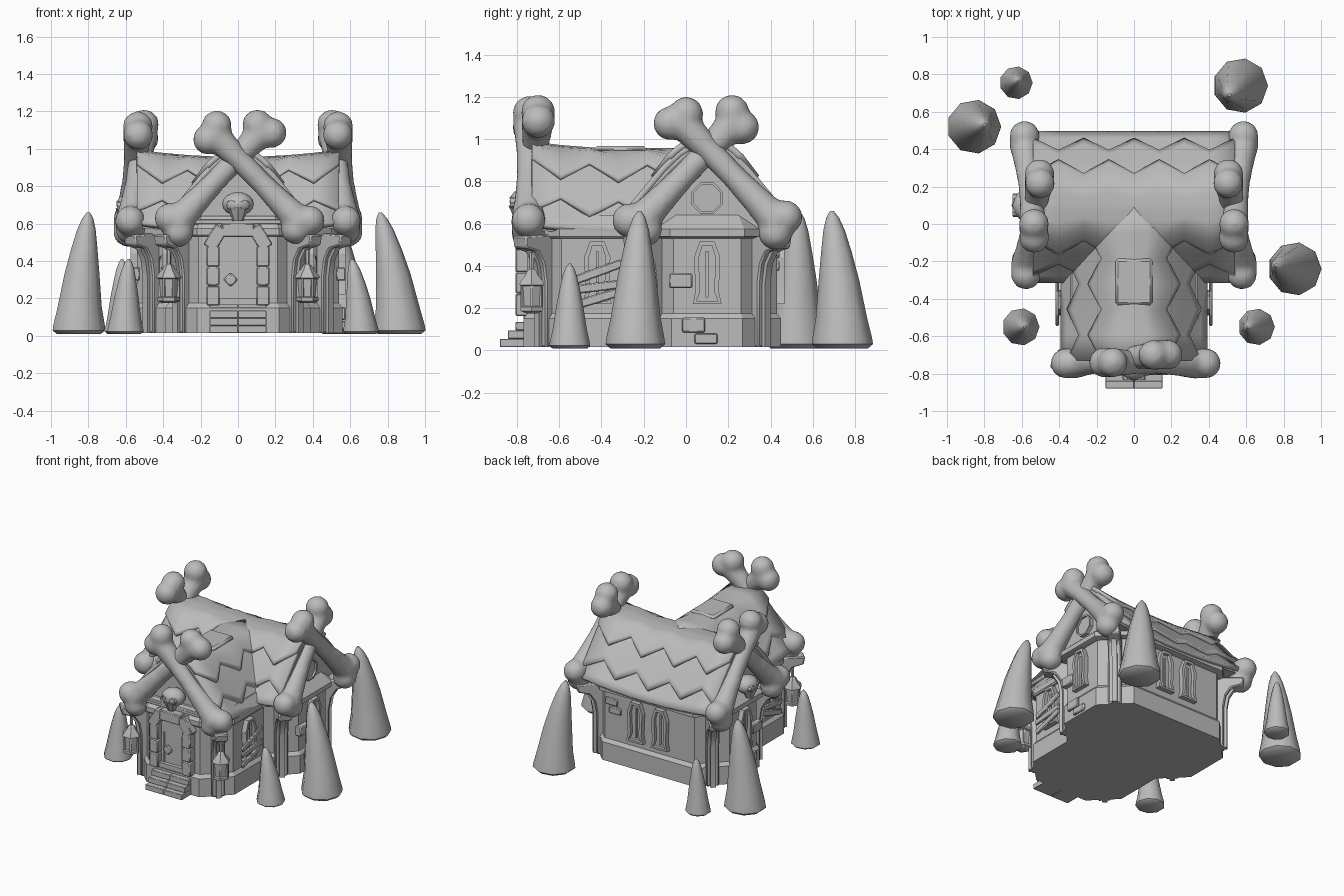
import bpy, bmesh, math
from mathutils import Vector, Matrix

if "Cube" in bpy.data.objects:
    bpy.data.objects.remove(bpy.data.objects["Cube"])

stone = bpy.data.materials.new("plain grey")
stone.diffuse_color = (0.5, 0.5, 0.5, 1)
stone.use_nodes = True
stone.node_tree.nodes["Principled BSDF"].inputs["Base Color"].default_value = stone.diffuse_color


def finish(name, bm, angle=35, bevel=0):
    bmesh.ops.recalc_face_normals(bm, faces=bm.faces)
    me = bpy.data.meshes.new(name)
    bm.to_mesh(me)
    bm.free()
    ob = bpy.data.objects.new(name, me)
    bpy.context.collection.objects.link(ob)
    me.materials.append(stone)
    if bevel:
        m = ob.modifiers.new("bevel", 'BEVEL')
        m.width, m.segments = bevel, 1
    bpy.ops.object.select_all(action='DESELECT')
    ob.select_set(True)
    bpy.context.view_layer.objects.active = ob
    bpy.ops.object.shade_smooth_by_angle(angle=math.radians(angle))
    return ob


def loft(bm, rings):
    """Skin a list of equal-length closed rings and cap both ends."""
    vs = [[bm.verts.new(p) for p in r] for r in rings]
    n = len(vs[0])
    for a, b in zip(vs, vs[1:]):
        for i in range(n):
            bm.faces.new((a[i], a[(i + 1) % n], b[(i + 1) % n], b[i]))
    bm.faces.new(vs[0])
    return bm.faces.new(vs[-1])


def box(name, loc, size, rot=(0, 0, 0), bevel=0.006):
    bm = bmesh.new()
    bmesh.ops.create_cube(bm, size=1)
    bmesh.ops.scale(bm, vec=size, verts=bm.verts)
    ob = finish(name, bm, 20, bevel)
    ob.location, ob.rotation_euler = loc, rot
    return ob


def lathe(name, profile, loc, sides=8, lean=(0, 0), angle=35):
    bm = bmesh.new()
    top = profile[-1][1]
    loft(bm, [[(r * math.cos(a) + lean[0] * (z / top) ** 1.6, r * math.sin(a) + lean[1] * (z / top) ** 1.6, z)
               for a in (math.tau * i / sides for i in range(sides))] for r, z in profile])
    ob = finish(name, bm, angle)
    ob.location = loc
    return ob


def octagon(cx, cy, hx, hy, c):
    return [(cx + x, cy + y) for x, y in ((hx, -hy + c), (hx, hy - c), (hx - c, hy), (-hx + c, hy),
            (-hx, hy - c), (-hx, -hy + c), (-hx + c, -hy), (hx - c, -hy))]


def body(name, cx, cy, hx, hy, c, levels):
    """Chamfered block; levels are (height, outward offset)."""
    bm = bmesh.new()
    loft(bm, [[(x, y, z) for x, y in octagon(cx, cy, hx + o, hy + o, c + o * 0.6)] for z, o in levels])
    return finish(name, bm, 20)


# Walls, plinth and eave ledge of the main hall and the front wing
for part, dims, rim in (("hall", (0, 0.1, 0.54, 0.33, 0.17), .04), ("wing", (0, -0.33, 0.37, 0.42, 0.16), .02)):
    body(part + "_plinth", *dims, [(0.015, 0.02), (0.15, 0.02), (0.175, 0.0)])
    body(part + "_walls", *dims, [(0.15, 0), (0.55, 0)])
    body(part + "_ledge", *dims, [(0.53, 0.01), (0.54, rim), (0.575, rim), (0.64, -0.03)])

# Roofs: layered sheets with zigzag lower edges
PROFILE = [(0, .91), (.08, .902), (.17, .82), (.25, .725), (.32, .64), (.395, .56)]


def profile(t):
    i = min(int(t * 5), 4)
    f = t * 5 - i
    a, b = PROFILE[i], PROFILE[i + 1]
    return a[0] + (b[0] - a[0]) * f, a[1] + (b[1] - a[1]) * f


def hall(u, w, z):
    return (u, 0.09 + w, z + 0.04 * (u / 0.55) ** 2)


def wing(u, w, z):
    return (w * 0.97, u, z + 0.03 * max(0, (-u - 0.3) / 0.42) ** 2)


def roof(name, place, u0, u1, steps):
    for k, (edge, amp) in enumerate(((1.0, 0.0), (0.78, 0.09), (0.43, 0.09))):
        bm = bmesh.new()
        rows = []
        for i in range(steps + 1):
            u = u0 + (u1 - u0) * i / steps
            e = edge + (amp if (i + k) % 2 else -amp)
            row = []
            for j in range(-10, 11):
                w, z = profile(abs(j) / 10 * e)
                w = w + 0.014 * k * min(1, w / 0.1)
                row.append(bm.verts.new(place(u, math.copysign(w, j), z + 0.016 * k)))
            rows.append(row)
        for a, b in zip(rows, rows[1:]):
            for j in range(20):
                bm.faces.new((a[j], a[j + 1], b[j + 1], b[j]))
        ob = finish(f"{name}_layer_{k + 1}", bm, 28)
        m = ob.modifiers.new("thickness", 'SOLIDIFY')
        m.thickness, m.offset = 0.03, 0
    # Solid gable core below the sheets
    bm = bmesh.new()
    ts = [profile(t / 10) for t in range(11)]
    ring = [(-w * 0.95, z - 0.02) for w, z in reversed(ts)] + [(w * 0.95, z - 0.02) for w, z in ts[1:]]
    loft(bm, [[place(u, w, z) for w, z in ring] for u in (u0 + 0.03, (u0 + u1) / 2, u1 - 0.03)])
    finish(name + "_gable", bm, 20)


roof("hall_roof", hall, -0.54, 0.54, 8)
roof("wing_roof", wing, -0.73, 0.09, 6)
box("ridge_cap", (0, -0.31, 0.95), (0.2, 0.25, 0.035), bevel=0.015)


# Crossed bones on the gables
def bone(name, top, bottom, across):
    a, b = Vector(top), Vector(bottom)
    d = (b - a).normalized()
    side = d.cross(Vector(across)).normalized()
    out = d.cross(side)
    bm = bmesh.new()
    shape = ((0, .083), (.12, .074), (.3, .062), (.55, .06), (.8, .072), (1, .088))
    loft(bm, [[a.lerp(b, f) + (side * math.cos(t) + out * math.sin(t)) * r
               for t in (math.tau * i / 10 for i in range(10))] for f, r in shape])
    for p, s in ((a, -1), (b, 1)):
        for q in (-1, 1):
            c = p + side * 0.043 * q + d * 0.01 * s * (1 + q)
            bmesh.ops.create_icosphere(bm, subdivisions=2, radius=0.084, matrix=Matrix.Translation(c))
    ob = finish(name, bm, 60)
    m = ob.modifiers.new("fuse", 'REMESH')
    m.mode, m.voxel_size, m.use_smooth_shade = 'VOXEL', 0.016, True
    m = ob.modifiers.new("soften", 'SMOOTH')
    m.factor, m.iterations = 0.5, 6


bone("front_bone_near", (-0.13, -0.74, 1.08), (0.34, -0.745, 0.60), (0, 1, 0))
bone("front_bone_far", (0.135, -0.70, 1.10), (-0.335, -0.745, 0.60), (0, 1, 0))
for s, n in ((1, "right"), (-1, "left")):
    bone(n + "_bone_outer", (s * 0.535, -0.03, 1.09), (s * 0.585, 0.44, 0.60), (1, 0, 0))
    bone(n + "_bone_inner", (s * 0.505, 0.235, 1.085), (s * 0.575, -0.225, 0.60), (1, 0, 0))


# Corner columns with curved brackets
def column(name, x, y, ang):
    shape = [(-.03, .015), (.04, .015), (.04, .32), (.055, .41), (.09, .465), (.17, .485), (.18, .54), (-.03, .55)]
    d = Vector((math.cos(ang), math.sin(ang), 0))
    n = Vector((-d.y, d.x, 0))
    bm = bmesh.new()
    loft(bm, [[Vector((x, y, z)) + d * r + n * k for r, z in shape] for k in (-.045, .045)])
    finish(name, bm, 30, 0.008)
    bm = bmesh.new()
    loft(bm, [[Vector((x, y, z)) + d * (r + 0.02) + n * k for r, z in shape[:5] + [(.09, .5), (-.03, .5)]]
              for k in (-.018, .018)])
    finish(name + "_rib", bm, 30)


for s, n in ((1, "right"), (-1, "left")):
    for part, x, y, ang in (("front", .295, -.665, -45), ("hall_front", .455, -.145, -45), ("hall_back", .455, .345, 45)):
        a = math.radians(ang)
        column(f"{n}_{part}_column", s * x, y, a if s > 0 else math.pi - a)
    # Hanging lanterns
    lathe(n + "_lantern", [(.03, 0), (.06, .012), (.06, .03), (.047, .035), (.055, .13), (.068, .135), (.062, .15),
          (.035, .18), (.025, .2), (.012, .21), (.012, .33)], (s * .37, -.73, .175), 6, angle=20)
    for i in range(6):
        a = math.tau * i / 6
        box(n + "_lantern_bar", (s * .37 + .051 * math.cos(a), -.73 + .051 * math.sin(a), .257),
            (.012, .012, .1), (0, 0, a), 0)


# Framed openings: outline facing -y, inset and recessed
def opening(name, outline, loc, ang, rim, depth=0.035):
    bm = bmesh.new()
    f = loft(bm, [[(x, y, z) for x, z in outline] for y in (0.01, -depth)])
    bmesh.ops.recalc_face_normals(bm, faces=bm.faces)
    bmesh.ops.inset_region(bm, faces=[f], thickness=rim)
    r = bmesh.ops.extrude_face_region(bm, geom=[f])
    bmesh.ops.translate(bm, vec=(0, depth * 0.7, 0), verts=[v for v in r["geom"] if isinstance(v, bmesh.types.BMVert)])
    bmesh.ops.delete(bm, geom=[f], context='FACES')
    ob = finish(name, bm, 20)
    ob.location, ob.rotation_euler = loc, (0, 0, math.radians(ang))


arch = [(-.068, 0), (.068, 0), (.055, .06), (.062, .22), (.035, .295), (-.035, .295), (-.062, .22), (-.055, .06)]
for n, x, y, ang in (("right", .54, .1, 90), ("left", -.54, .1, -90), ("back_a", .1, .43, 180), ("back_b", -.1, .43, 180),
                     ("wing_right", .37, -.42, 90), ("wing_left", -.37, -.42, -90)):
    opening(n + "_window", arch, (x, y, .22), ang, 0.022)
    a = math.radians(ang)
    box(n + "_window_bar", (x + .012 * math.sin(a), y - .012 * math.cos(a), .36), (.014, .014, .22), (0, 0, a), 0)

# Boards nailed over the wing windows
for s in (1, -1):
    for z, tilt in ((.37, .35), (.30, .12), (.245, .3)):
        box("window_board", (s * .41, -.42, z), (.018, .25, .042), (tilt, 0, 0))

# Door, stone surround and knocker
opening("door_frame", [(-.16, 0), (.16, 0), (.155, .32), (.09, .43), (-.09, .43), (-.155, .32)],
        (0, -.75, .165), 0, 0.05, 0.04)
for s in (1, -1):
    for z, h in ((.215, .105), (.32, .1), (.425, .11)):
        box("door_stone", (s * .133, -.775, z), (.07, .065, h))
    box("door_arch_stone", (s * .12, -.775, .525), (.075, .065, .13), (0, -s * .55, 0))
    box("door_hinge", (s * .075, -.765, .3), (.01, .01, .24), bevel=0)
box("door_keystone", (0, -.78, .565), (.17, .06, .075))
box("door_knocker", (-.04, -.77, .3), (.055, .02, .055), (0, math.pi / 4, 0))
box("gable_beam", (0, -.735, .61), (.5, .04, .03))

# Front steps
for i in range(4):
    y0 = -.88 + .037 * i
    for s in (1, -1):
        box("step", (s * .076, (y0 - .68) / 2, .035 + .04 * i), (.152, -.68 - y0, .04), bevel=0.003)


# Skull ornaments
def skull(name, loc, ang):
    bm = bmesh.new()
    bmesh.ops.create_uvsphere(bm, u_segments=12, v_segments=8, radius=1,
                              matrix=Matrix.Translation((0, 0, .02)) @ Matrix.Diagonal((.085, .075, .064, 1)))
    bmesh.ops.create_cone(bm, cap_ends=True, segments=8, radius1=.028, radius2=.06, depth=.07,
                          matrix=Matrix.Translation((0, -.02, -.035)))
    for s in (1, -1):
        ring = Matrix.Translation((s * .036, -.06, .015)) @ Matrix.Rotation(math.pi / 2 + .1, 4, 'X')
        bmesh.ops.create_cone(bm, cap_ends=False, segments=8, radius1=.026, radius2=.026, depth=.024, matrix=ring)
    ob = finish(name, bm, 40)
    ob.location, ob.rotation_euler = loc, (0, 0, ang)


skull("door_skull", (0, -.76, .685), 0)
skull("left_gable_skull", (-.575, .1, .68), -math.pi / 2)
opening("round_gable_window", [(.08 * math.cos(math.tau * i / 8 + .39), .08 * math.sin(math.tau * i / 8 + .39))
        for i in range(8)], (.515, .1, .72), 90, 0.012, 0.02)

# Loose wall stones
for s in (1, -1):
    for y, z, w, h in ((-.025, .33, .11, .07), (.035, .12, .11, .07), (.095, .055, .11, .05)):
        box("end_wall_stone", (s * .55, y, z), (.05, w, h))
for x, z in ((.31, .46), (.28, .4)):
    box("back_wall_stone", (x, .432, z), (.1, .02, .05))

# Curved spikes around the house
SPIKE = ((.84, 0), (1, .03), (.98, .07), (.84, .22), (.66, .5), (.5, .7), (.35, .86), (.21, .95), (.06, 1))
for x, y, r, h, lx, ly in ((.57, .74, .147, .65, -.06, -.05), (.86, -.24, .143, .65, -.1, .02),
                           (-.855, .52, .145, .65, .055, .01), (-.63, .755, .088, .40, .01, .01),
                           (-.605, -.55, .1, .40, .02, 0), (.655, -.55, .098, .40, -.045, 0)):
    lathe("spike", [(r * a, h * b) for a, b in SPIKE], (x, y, .01), 9, (lx, ly), 50)
